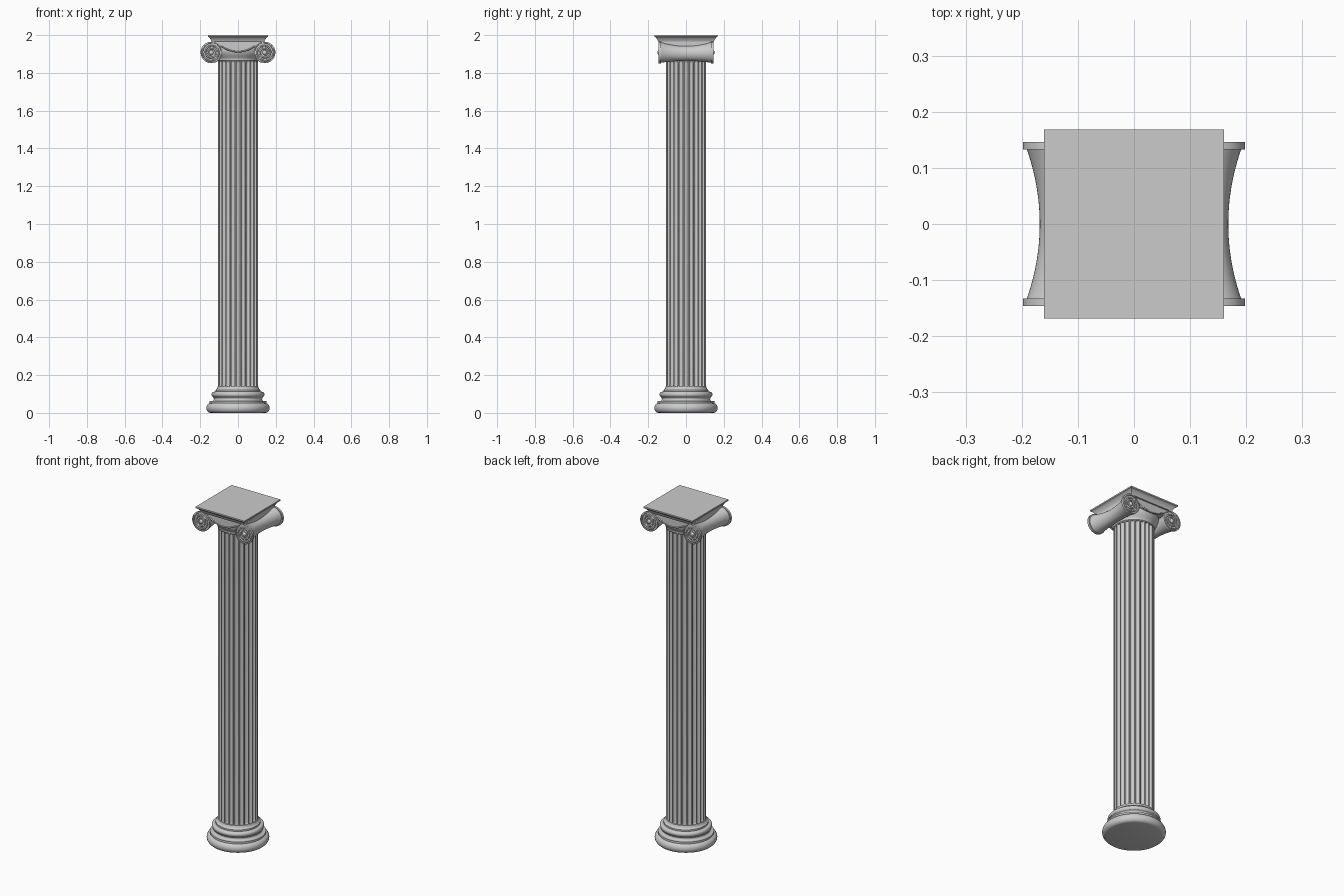
import bpy, bmesh, math

if "Cube" in bpy.data.objects:
    bpy.data.objects.remove(bpy.data.objects["Cube"])

stone = bpy.data.materials.new("pale_grey_stone")
stone.diffuse_color = (0.6, 0.6, 0.6, 1)
stone.use_nodes = True
stone.node_tree.nodes["Principled BSDF"].inputs["Base Color"].default_value = stone.diffuse_color


def loft(name, rings, angle=35):
    """Skin a list of equal-length closed point rings and cap both ends."""
    bm = bmesh.new()
    rows = [[bm.verts.new(p) for p in ring] for ring in rings]
    n = len(rows[0])
    for a, b in zip(rows, rows[1:]):
        for i in range(n):
            j = (i + 1) % n
            bm.faces.new((a[i], a[j], b[j], b[i]))
    bm.faces.new(rows[0][::-1])
    bm.faces.new(rows[-1])
    bmesh.ops.recalc_face_normals(bm, faces=bm.faces)
    me = bpy.data.meshes.new(name)
    bm.to_mesh(me)
    bm.free()
    ob = bpy.data.objects.new(name, me)
    bpy.context.collection.objects.link(ob)
    me.materials.append(stone)
    bpy.ops.object.select_all(action='DESELECT')
    ob.select_set(True)
    bpy.context.view_layer.objects.active = ob
    bpy.ops.object.shade_smooth_by_angle(angle=math.radians(angle))
    return ob


def circle_z(r, z, n=72):
    return [(r * math.cos(2 * math.pi * i / n), r * math.sin(2 * math.pi * i / n), z) for i in range(n)]


def circle_y(cx, cz, rx, rz, y, n=40):
    return [(cx + rx * math.cos(2 * math.pi * i / n), y, cz + rz * math.sin(2 * math.pi * i / n)) for i in range(n)]


def bulge(r, z0, z1, d, n=8):
    """Half-round (d > 0) or hollow (d < 0) moulding profile."""
    return [(r + d * math.sin(math.pi * i / n), (z0 + z1) / 2 - (z1 - z0) / 2 * math.cos(math.pi * i / n))
            for i in range(n + 1)]


def tube(name, pts, radius):
    cu = bpy.data.curves.new(name, 'CURVE')
    cu.dimensions = '3D'
    cu.bevel_depth = radius
    cu.bevel_resolution = 2
    cu.use_fill_caps = True
    sp = cu.splines.new('POLY')
    sp.points.add(len(pts) - 1)
    for p, q in zip(sp.points, pts):
        p.co = (*q, 1)
    cu.materials.append(stone)
    bpy.context.collection.objects.link(bpy.data.objects.new(name, cu))


# Base: two rounded rings with a hollow between
base = bulge(0.146, 0.0, 0.052, 0.022)
base += [(0.150, 0.052), (0.150, 0.063)]
base += bulge(0.138, 0.063, 0.084, -0.010)
base += bulge(0.128, 0.084, 0.112, 0.012)
base += [(0.120, 0.112), (0.120, 0.121), (0.113, 0.125), (0.109, 0.132), (0.107, 0.14)]
loft("base", [circle_z(r, z) for r, z in base])

# Fluted shaft with round-ended grooves
R, DEPTH, FLUTES, END = 0.107, 0.011, 24, 0.014
Z0, Z1 = 0.135, 1.866
us = [math.sin(math.pi * (k / 12 - 0.5)) for k in range(13)]
steps = [math.sin(math.pi / 2 * k / 7) for k in range(8)]
levels = [(0.125, 1)]
levels += [(Z0 + END * (1 - math.cos(math.pi / 2 * k / 7)), math.cos(math.pi / 2 * k / 7)) for k in range(8)]
levels += [(Z0 + Z1 - z, v) for z, v in levels[:0:-1]]
levels += [(1.88, 1)]
rings = []
for z, v in levels:
    ring = []
    for f in range(FLUTES):
        for u in us:
            a = 2 * math.pi / FLUTES * (f + 0.4 * u)
            r = R - DEPTH * math.sqrt(max(0, 1 - u * u - v * v))
            ring.append((r * math.cos(a), r * math.sin(a), z))
    rings.append(ring)
loft("fluted_shaft", rings, 40)

# Cushion under the scrolls
cushion = [(0.105, 1.862), (0.109, 1.866), (0.109, 1.873), (0.112, 1.880),
           (0.120, 1.890), (0.128, 1.905), (0.131, 1.920), (0.128, 1.935)]
loft("cushion", [circle_z(r, z) for r, z in cushion])

# Sagging band joining the scrolls
xs = [-0.14 + 0.28 * i / 20 for i in range(21)]
sag = [(x, 1.912 + 0.026 * min(1, (x / 0.085) ** 2)) for x in xs]
outline = sag + [(0.14, 1.967), (-0.14, 1.967)]
loft("scroll_band", [[(x, y, z) for x, z in outline] for y in (-0.137, 0.137)])
for side in (-1, 1):
    tube("band_rim", [(x, side * 0.137, z) for x, z in sag if abs(x) < 0.1], 0.004)

# Scrolls: side bolsters, end discs, spirals and eyes
CX, CZ, VR = 0.141, 1.908, 0.057
for sx in (-1, 1):
    rings = []
    for i in range(25):
        t = -1 + i / 12
        k = t * t
        rings.append(circle_y(sx * (0.133 + 0.006 * k), 1.903 + 0.005 * k,
                              0.035 + 0.018 * k, 0.039 + 0.016 * k, 0.136 * t))
    loft("bolster", rings)
    for sy in (-1, 1):
        prof = [(VR, 0.133), (VR, 0.146), (VR - 0.005, 0.146), (VR - 0.006, 0.141)]
        loft("scroll_disc", [circle_y(sx * CX, CZ, r, r, sy * y) for r, y in prof])
        spiral = []
        for i in range(81):
            t = i / 80
            a = t * 2.5 * 2 * math.pi
            r = 0.053 - 0.039 * t ** 0.85
            spiral.append((sx * (CX + r * math.sin(a)), sy * 0.1415, CZ + r * math.cos(a)))
        tube("scroll_spiral", spiral, 0.0042)
        eye = [(0.012, 0.138), (0.012, 0.146), (0.009, 0.149), (0.004, 0.151)]
        loft("scroll_eye", [circle_y(sx * CX, CZ, r, r, sy * y, 20) for r, y in eye], 50)

# Square top slab with hollowed edge
slab = [(0.138, 1.963), (0.142, 1.972), (0.145, 1.978), (0.150, 1.985),
        (0.157, 1.991), (0.160, 1.992), (0.160, 2.0)]
loft("top_slab", [[(x * h, y * (h + 0.008), z) for x, y in ((-1, -1), (1, -1), (1, 1), (-1, 1))]
                  for h, z in slab], 25)
